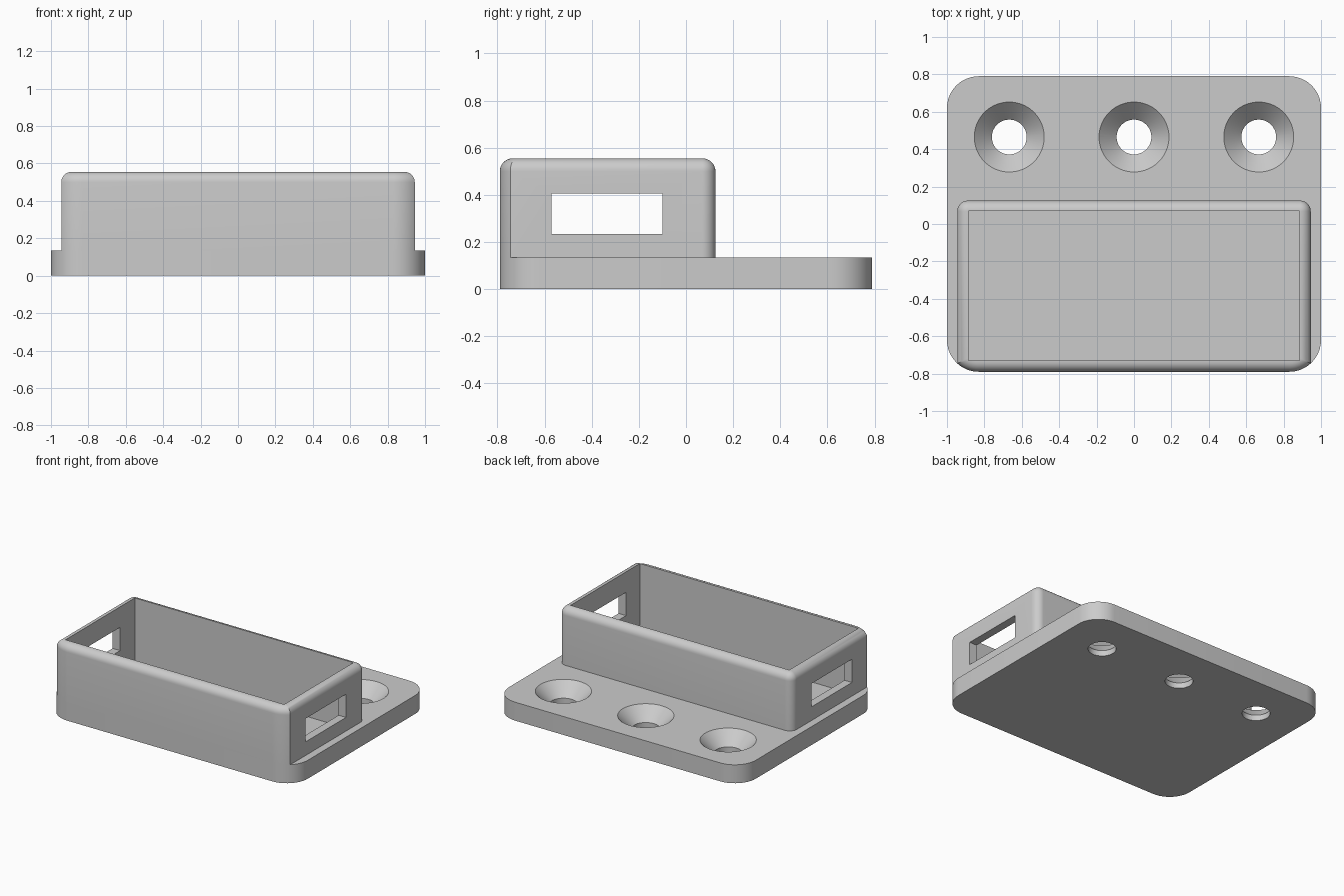
import bpy, bmesh, math

cube = bpy.data.objects.get("Cube")
if cube:
    bpy.data.objects.remove(cube, do_unlink=True)

grey = bpy.data.materials.new("light_grey")
grey.use_nodes = True
colour = (0.6, 0.6, 0.6, 1)
grey.diffuse_color = colour
grey.node_tree.nodes["Principled BSDF"].inputs["Base Color"].default_value = colour

HALF_Y = 0.79       # plate half depth
PLATE_R = 0.17      # plate corner radius
PLATE_Z = 0.135     # plate thickness
BOX_X, BOX_BACK, BOX_Z = 0.945, 0.125, 0.555
FILLET = 0.055


def arc(cx, cy, r, start, end, n=12):
    return [(cx + r * math.cos(start + (end - start) * i / n),
             cy + r * math.sin(start + (end - start) * i / n)) for i in range(n + 1)]


def mirrored(right):
    """Close an outline from its right half, listed front to back."""
    return right + [(-x, y) for x, y in reversed(right)]


def loft(name, layers):
    """Solid from (outline, height) layers, bottom to top."""
    bm = bmesh.new()
    rings = [[bm.verts.new((x, y, z)) for x, y in outline] for outline, z in layers]
    n = len(rings[0])
    for low, high in zip(rings, rings[1:]):
        for i in range(n):
            j = (i + 1) % n
            bm.faces.new((low[i], low[j], high[j], high[i]))
    bm.faces.new(rings[0][::-1])
    bm.faces.new(rings[-1])
    bmesh.ops.recalc_face_normals(bm, faces=bm.faces)
    mesh = bpy.data.meshes.new(name)
    bm.to_mesh(mesh)
    bm.free()
    mesh.materials.append(grey)
    obj = bpy.data.objects.new(name, mesh)
    bpy.context.collection.objects.link(obj)
    return obj


def block(name, x, y0, y1, z0, z1):
    outline = mirrored([(x, y0), (x, y1)])
    return loft(name, [(outline, z0), (outline, z1)])


def cut(target, cutters):
    """Subtract the cutters, bake the result and remove them."""
    for c in cutters:
        c.hide_render = True
        mod = target.modifiers.new("cut", 'BOOLEAN')
        mod.operation, mod.solver, mod.object = 'DIFFERENCE', 'EXACT', c
    bpy.ops.object.select_all(action='DESELECT')
    target.select_set(True)
    bpy.context.view_layer.objects.active = target
    bpy.ops.object.convert(target='MESH')
    for c in cutters:
        bpy.data.objects.remove(c, do_unlink=True)
    bpy.ops.object.shade_smooth_by_angle(angle=math.radians(30))


def cavity():
    return block("cavity_cutter", 0.885, -0.73, 0.07, 0.06, 0.7)


# Mounting plate with rounded corners
cx, cy, quarter = 1 - PLATE_R, HALF_Y - PLATE_R, math.pi / 2
plate_outline = mirrored(arc(cx, -cy, PLATE_R, -quarter, 0) + arc(cx, cy, PLATE_R, 0, quarter))
plate = loft("base_plate", [(plate_outline, 0), (plate_outline, PLATE_Z)])


# Countersunk screw holes
def screw_hole(x):
    profile = [(0.093, -0.1), (0.093, 0.041), (0.187, PLATE_Z), (0.187, 0.2)]
    return loft("hole_cutter", [(arc(x, 0.465, r, 0, math.tau, 64)[:-1], z) for r, z in profile])


cut(plate, [cavity()] + [screw_hole(x) for x in (-0.667, 0, 0.667)])


# Box outline: front corners follow the plate, back corners are filleted
def box_outline(inset):
    r = PLATE_R - inset
    end = -math.acos((BOX_X - inset - cx) / r)
    back_r = FILLET - inset + 0.002
    bx, by = BOX_X - inset - back_r, BOX_BACK - inset - back_r
    return mirrored(arc(cx, -cy, r, -quarter, end) + arc(bx, by, back_r, 0, quarter))


# Open box with a rounded top rim
layers = [(box_outline(0), PLATE_Z)]
for i in range(9):
    a = quarter * i / 8
    layers.append((box_outline(FILLET * (1 - math.cos(a))),
                   BOX_Z - FILLET + FILLET * math.sin(a)))
box = loft("open_box", layers)

# Hollow inside and a slot through both end walls
cut(box, [cavity(), block("slot_cutter", 1.2, -0.57, -0.10, 0.235, 0.405)])
